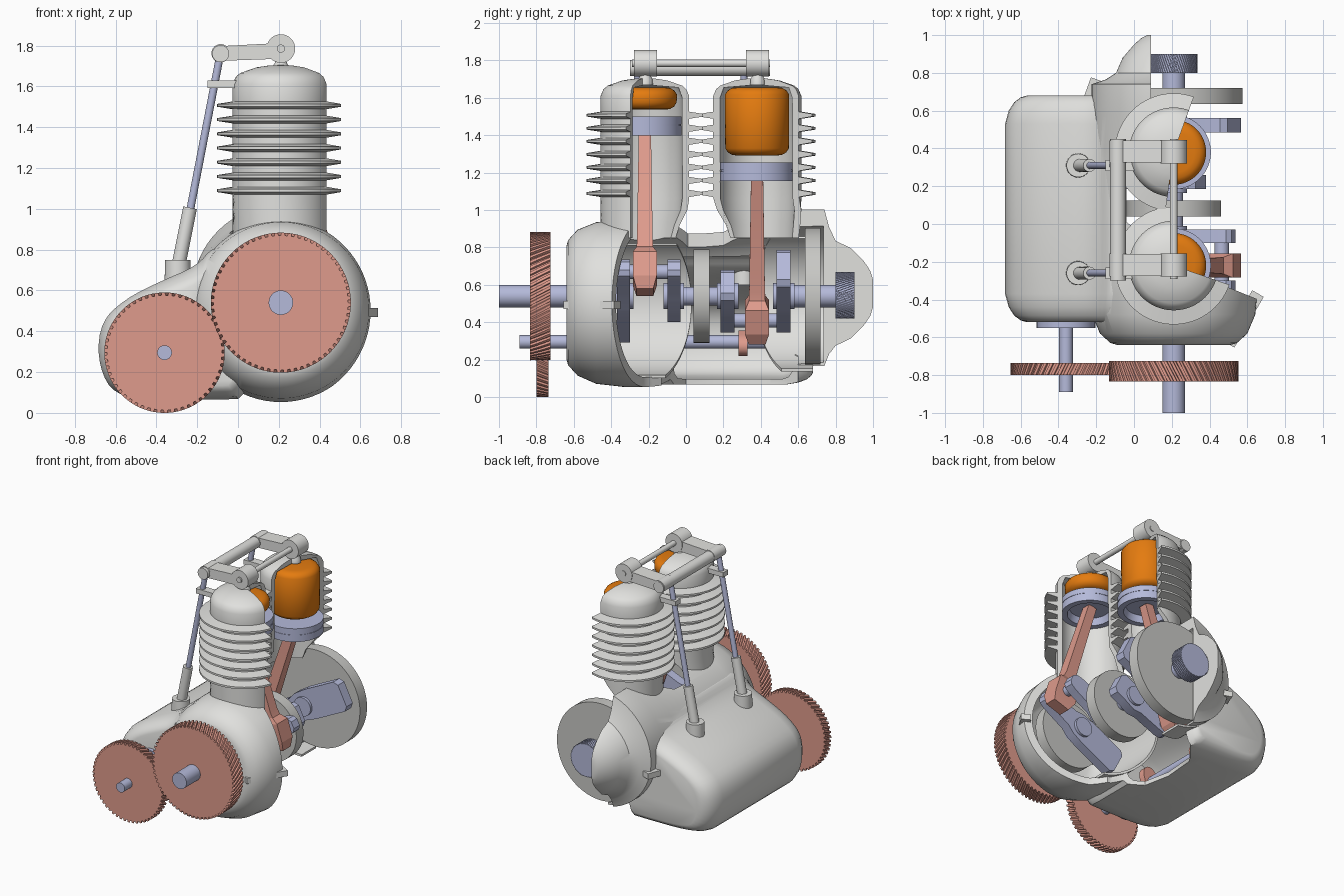
import bpy, bmesh, math
from mathutils import Vector

if "Cube" in bpy.data.objects:
    bpy.data.objects.remove(bpy.data.objects["Cube"])

def material(name, rgb):
    m = bpy.data.materials.new(name)
    m.diffuse_color = (*rgb, 1)
    m.use_nodes = True
    m.node_tree.nodes["Principled BSDF"].inputs["Base Color"].default_value = m.diffuse_color
    return m

CASE = material("light grey casting", (0.75, 0.75, 0.73))
WHEEL = material("mid grey wheel", (0.58, 0.58, 0.56))
STEEL = material("lavender steel", (0.46, 0.49, 0.70))
SALMON = material("salmon", (0.74, 0.33, 0.265))
ORANGE = material("orange", (0.78, 0.20, 0.005))

CX, CZ = 0.21, 0.54            # crank axis
KX, KZ = -0.36, 0.295          # camshaft axis
CYL_Y = (-0.22, 0.38)          # cylinder centres
PINS = ((0.465, 0.67), (-0.05, 0.41))
PISTON_Z = (1.40, 1.155)

def loft(name, rings, mat, angle=35):
    """Skin a list of equal closed rings and cap both ends."""
    n = len(rings[0])
    verts = [tuple(p) for r in rings for p in r]
    faces = [(i * n + j, i * n + (j + 1) % n, (i + 1) * n + (j + 1) % n, (i + 1) * n + j)
             for i in range(len(rings) - 1) for j in range(n)]
    faces += [tuple(range(n)), tuple(range((len(rings) - 1) * n, len(rings) * n))]
    me = bpy.data.meshes.new(name)
    me.from_pydata(verts, [], faces)
    bm = bmesh.new()
    bm.from_mesh(me)
    bmesh.ops.remove_doubles(bm, verts=bm.verts, dist=1e-5)
    bmesh.ops.recalc_face_normals(bm, faces=bm.faces)
    bm.to_mesh(me)
    bm.free()
    me.materials.append(mat)
    ob = bpy.data.objects.new(name, me)
    bpy.context.collection.objects.link(ob)
    smooth(ob, angle)
    return ob

def smooth(ob, angle=35):
    bpy.ops.object.select_all(action='DESELECT')
    ob.select_set(True)
    bpy.context.view_layer.objects.active = ob
    bpy.ops.object.shade_smooth_by_angle(angle=math.radians(angle))

def ring_y(x, y, z, r, n=64):
    return [(x + r * math.cos(t * math.tau / n), y, z + r * math.sin(t * math.tau / n)) for t in range(n)]

def ring_z(x, y, z, r, n=64):
    return [(x + r * math.cos(t * math.tau / n), y + r * math.sin(t * math.tau / n), z) for t in range(n)]

def disc(name, x, z, y0, y1, r, mat, n=64):
    return loft(name, [ring_y(x, y0, z, r, n), ring_y(x, y1, z, r, n)], mat)

def rod(name, p0, p1, r, mat, n=24):
    p0, p1 = Vector(p0), Vector(p1)
    q = (p1 - p0).to_track_quat('Z', 'Y')
    circle = [q @ Vector(p) for p in ring_z(0, 0, 0, r, n)]
    return loft(name, [[p0 + c for c in circle], [p1 + c for c in circle]], mat)

def prism_z(name, pts, z0, z1, mat):
    return loft(name, [[(x, y, z) for x, y in pts] for z in (z0, z1)], mat)

def prism_y(name, pts, y0, y1, mat):
    return loft(name, [[(x, y, z) for x, z in pts] for y in (y0, y1)], mat)

def boolean(a, b, op):
    m = a.modifiers.new("cut", 'BOOLEAN')
    m.operation, m.solver, m.object = op, 'EXACT', b
    bpy.context.view_layer.update()
    me = bpy.data.meshes.new_from_object(a.evaluated_get(bpy.context.evaluated_depsgraph_get()))
    a.modifiers.clear()
    a.data = me
    bpy.data.objects.remove(b)

def chaikin(pts, times=2):
    for _ in range(times):
        new = []
        for (ax, az), (bx, bz) in zip(pts, pts[1:] + pts[:1]):
            new += [(ax * .75 + bx * .25, az * .75 + bz * .25), (ax * .25 + bx * .75, az * .25 + bz * .75)]
        pts = new
    return pts

# Crankcase: round body with a bell-shaped rear end
case = loft("crankcase", [ring_y(CX, y, z, r, 72) for y, r, z in (
    (-.64, .30, .505), (-.63, .335, .505), (-.58, .39, .505), (-.48, .432, .503), (-.32, .447, .50),
    (.1, .447, .505), (.4, .445, .53), (.58, .435, .585), (.74, .435, .585), (.765, .36, .57),
    (.80, .305, .555), (.88, .27, .555), (.95, .21, .555), (.985, .17, .555), (1.0, .14, .555))], CASE)

# Cam housing, joined to the crankcase
cam_profile = chaikin([(-.69, .27), (-.67, .45), (-.55, .56), (-.38, .645), (-.2, .72), (-.12, .82), (-.02, .78),
                       (.04, .5), (.06, .07), (-.1, .065), (-.5, .07), (-.63, .11)])
def cam_rings(spec, mid=-.2):
    return [[(mid + (x - mid) * s, y, .35 + (z - .35) * s) for x, z in cam_profile] for y, s in spec]
boolean(case, loft("cam_outer", cam_rings(((-.52, .76), (-.51, .83), (-.485, .9), (-.44, .96), (-.37, 1), (.53, 1),
                                           (.60, .96), (.645, .9), (.67, .83), (.68, .76))), CASE), 'UNION')

# Hollow out the housings, bore the cylinder holes, cut the display openings
boolean(case, loft("crank_space", [ring_y(CX, y, z, r, 72) for y, r, z in (
    (-.56, .28, .5), (-.52, .34, .5), (-.42, .38, .5), (-.3, .393, .5), (.1, .393, .5),
    (.5, .387, .54), (.735, .385, .55))], CASE), 'DIFFERENCE')
boolean(case, loft("cam_space", cam_rings(((-.44, .8), (-.36, .89), (.52, .89), (.6, .8)), -.3), CASE), 'DIFFERENCE')
for y in CYL_Y:
    boolean(case, loft("bore", [ring_z(CX, y, .55, .203), ring_z(CX, y, 1.3, .203)], CASE), 'DIFFERENCE')
boolean(case, prism_z("opening", [(.21, -.22), (1.3, -.657), (1.3, 1.3), (.09, 1.3), (.09, .42),
                                  (-.04, .2), (-.04, .01), (.1, -.1)], -.5, 2, CASE), 'DIFFERENCE')
boolean(case, prism_z("lower_opening", [(.1, -.13), (.3, -.13), (.3, .60), (.0, .60), (-.12, .45),
                                        (-.14, .2), (-.1, .0)], -.5, .33, CASE), 'DIFFERENCE')
smooth(case)

# Inner walls that part the crank chambers from the cam space, with curved edges
for name, y_wall, y_mid, reach in (("front_chamber_wall", -.5, -.22, .25), ("rear_chamber_wall", .68, .62, -.25)):
    rings = []
    for k in range(33):
        a = math.radians(125 + 140 * k / 32)
        h = max(0, 1 - (math.sin(a) * .9) ** 2) ** .5
        ye = y_mid + reach * h
        rings.append([(CX + r * math.cos(a), y, (.5 if y_mid < 0 else .535) + r * math.sin(a))
                      for r, y in ((.383, y_wall), (.383, ye), (.40, ye), (.40, y_wall))])
    loft(name, rings, CASE)

# Flange lugs around the crankcase joint
for i, (x, y, a, w) in enumerate(((.583, -.505, -30, .155), (-.13, -.555, 225, .07), (-.22, .71, 160, .06))):
    c, s = math.cos(math.radians(a)), math.sin(math.radians(a))
    prism_z(f"flange_lug_{i + 1}", [(x + u * c - v * s, y + u * s + v * c) for u, v in
                                    ((-.04, -w), (.03, -w), (.03, w), (-.04, w))], .47, .513, CASE)

# Finned cylinders, swept part of the way round; the cut flares open near the base
profile = [(.2, .85), (.2, .92), (.2, 1.0), (.2, 1.06), (.2, 1.60), (.18, 1.655), (0, 1.67), (0, 1.705), (.06, 1.702),
           (.12, 1.693), (.2, 1.665), (.222, 1.645), (.237, 1.61)]
for k in range(7):
    z = 1.507 - k * .0697
    profile += [(.237, z + .019), (.312, z + .007), (.312, z - .007), (.237, z - .019)]
profile += [(.237, 1.06), (.237, 1.0), (.237, .92), (.237, .85)]
for name, cy, a0, a1, f0, f1 in (("front_cylinder", CYL_Y[0], 88, 341, 48, 0), ("rear_cylinder", CYL_Y[1], 70, 262, 40, 45)):
    rings = []
    for k in range(49):
        ring = []
        for r, z in profile:
            flare = max(0, min(1, (1.07 - z) / .18))
            b0, b1 = a0 + f0 * flare, a1 - f1 * flare
            a = math.radians(b0 + (b1 - b0) * k / 48)
            ring.append((CX + r * math.cos(a), cy + r * math.sin(a), z))
        rings.append(ring)
    loft(name, rings, CASE, 25)

# Pistons, combustion chambers and connecting rods
for tag, cy, z0, (px, pz) in zip(("front", "rear"), CYL_Y, PISTON_Z, PINS):
    loft(tag + "_piston", [ring_z(CX, cy, z0 + h, r) for h, r in (
        (.05, .14), (0, .155), (0, .197), (.052, .197), (.052, .194), (.058, .194), (.058, .197), (.10, .197))], STEEL)
    b, t = z0 + .137, 1.655
    loft(tag + "_combustion_chamber", [ring_z(CX, cy, z, r) for z, r in (
        (b, .11), (b + .004, .135), (b + .016, .156), (b + .038, .17), (t - .038, .172),
        (t - .016, .158), (t - .004, .138), (t, .11))], ORANGE, 50)
    pin, top = Vector((px, cy, pz)), Vector((CX, cy, z0 + .05))
    d = (top - pin).normalized()
    e = d.cross(Vector((0, 1, 0)))
    length = (top - pin).length
    loft(tag + "_connecting_rod", [[pin + d * u + e * (w * i) + Vector((0, h * j, 0))
         for i, j in ((-1, -1), (1, -1), (1, 1), (-1, 1))] for u, w, h in (
        (-.115, .065, .045), (-.05, .09, .064), (.085, .09, .064), (.125, .05, .044),
        (.17, .042, .042), (length, .034, .032))], SALMON, 20)

# Crankshaft pieces: shaft, pins, webs and wheels
for i, (y0, y1, r) in enumerate(((-1, -.42, .06), (-.44, -.3, .05), (-.09, .24, .05), (.5, .82, .06))):
    disc(f"crankshaft_{i + 1}", CX, CZ, y0, y1, r, STEEL, 32)
for i, ((px, pz), y0, y1) in enumerate(zip(PINS, (-.35, .19), (-.03, .55))):
    disc(f"crank_pin_{i + 1}", px, pz, y0, y1, .038, STEEL, 32)
webs = ((0, -.37, -.30, .36), (0, -.10, -.03, .16), (1, .185, .26, .16), (1, .485, .56, .36))
for i, (p, y0, y1, far) in enumerate(webs):
    u = Vector((PINS[p][0] - CX, PINS[p][1] - CZ)).normalized()
    w = .11 if far > .2 else .09
    half = [(.355, .025), (.335, .05), (.29, .062), (.1, .075), (.04, .1), (-.06, w),
            (-far + .03, w), (-far, w - .03)]
    outline = half + [(a, -b) for a, b in reversed(half)]
    prism_y(f"crank_web_{i + 1}", [(CX + u.x * a - u.y * b, CZ + u.y * a + u.x * b) for a, b in outline], y0, y1, STEEL)
    disc(f"web_boss_{i + 1}", CX, CZ, y0 - .02, y1 + .02, .07, STEEL, 32)
disc("front_crank_wheel", CX, CZ, -.50, -.42, .25, WHEEL)
disc("middle_crank_wheel", CX, CZ, .04, .125, .25, WHEEL)
disc("flywheel", CX, CZ, .635, .72, .365, WHEEL, 96)

# Helical gears and the knurled rear wheel
def gear(name, x, z, y0, y1, r, depth, teeth, twist, mat):
    rings = []
    for k in range(7):
        y, off = y0 + (y1 - y0) * k / 6, twist * k / 6
        ring = []
        for t in range(teeth):
            for f, rr in ((.0, r - depth), (.36, r - depth), (.44, r), (.92, r)):
                a = (t + f) * math.tau / teeth + off
                ring.append((x + rr * math.cos(a), y, z + rr * math.sin(a)))
        rings.append(ring)
    return loft(name, rings, mat, 20)
gear("crank_gear", CX, CZ, -.835, -.725, .343, .014, 64, .17, SALMON)
gear("cam_gear", KX, KZ, -.80, -.735, .295, .014, 54, -.11, SALMON)
gear("rear_knurled_wheel", CX, CZ + .005, .80, .90, .125, .004, 60, .3, STEEL)

# Camshaft with lobes
disc("camshaft", KX, KZ, -.89, .62, .036, STEEL, 32)
disc("camshaft_bearing", KX, KZ, -.55, -.505, .155, STEEL)
for i, (y, a) in enumerate(((-.26, 1.2), (.305, -.4))):
    pts = []
    for k in range(32):
        t = k * math.tau / 32
        r = .062 + .05 * max(0, math.cos(t - a)) ** 3
        pts.append((KX + r * math.cos(t), KZ + r * math.sin(t)))
    prism_y(f"cam_lobe_{i + 1}", pts, y - .024, y + .024, SALMON)

# Pushrods, tappet tubes and guide brackets
for tag, y in (("front", -.26), ("rear", .31)):
    loft(tag + "_tappet_boss", [ring_z(-.295, y, .60, .066, 32), ring_z(-.295, y, .75, .062, 32)], CASE)
    rod(tag + "_tappet_tube", (-.292, y, .72), (-.235, y, 1.005), .034, CASE)
    rod(tag + "_pushrod", (-.237, y, .98), (-.09, y, 1.74), .019, STEEL)
    prism_z(tag + "_pushrod_guide", [(-.15, y - .03), (.0, y - .03), (.0, y + .03), (-.15, y + .03)], 1.592, 1.628, CASE)

# Rocker gear
disc("rocker_left_shaft", -.085, 1.76, -.30, .45, .042, CASE, 32)
disc("rocker_cross_shaft", CX, 1.785, -.29, .45, .02, CASE, 24)
for tag, y in (("front", -.217), ("rear", .383)):
    disc(tag + "_rocker_hub", CX, 1.785, y - .062, y + .062, .07, CASE, 48)
    disc(tag + "_rocker_end", -.085, 1.762, y - .06, y + .06, .045, CASE, 32)
    prism_y(tag + "_rocker_arm", [(-.085, 1.725), (.2, 1.735), (.2, 1.812), (-.085, 1.797)], y - .058, y + .058, CASE)
    loft(tag + "_valve_stem", [ring_z(CX, y, z, r, 24) for z, r in (
        (1.67, .04), (1.70, .038), (1.715, .03), (1.75, .022))], CASE)
